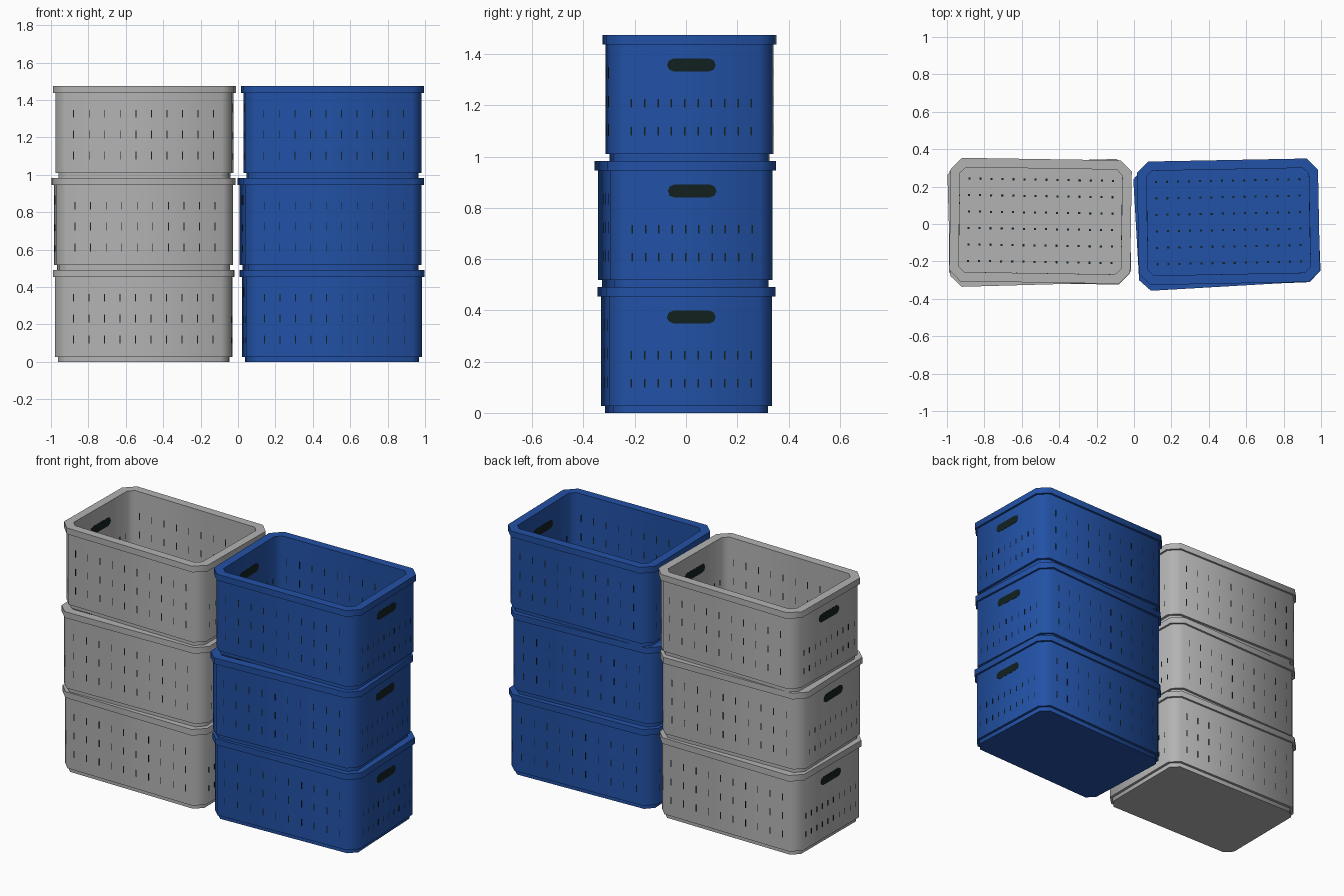
import bpy, bmesh, math
from mathutils import Matrix, Vector

if "Cube" in bpy.data.objects:
    bpy.data.objects.remove(bpy.data.objects["Cube"])

L, W, H = 0.968, 0.66, 0.4917     # rim length, rim width, crate height
CUT = 0.06                        # corner chamfer of the rim
BODY, INNER = 0.0125, 0.05        # insets of outer wall and inner wall
FLOOR = 0.035


def material(name, rgb):
    m = bpy.data.materials.new(name)
    m.diffuse_color = (*rgb, 1)
    m.use_nodes = True
    m.node_tree.nodes["Principled BSDF"].inputs["Base Color"].default_value = m.diffuse_color
    return m


grey = material("light_grey", (0.45, 0.45, 0.45))
blue = material("blue", (0.016, 0.083, 0.38))
dark = material("dark_opening", (0.006, 0.015, 0.014))


def finish(bm, name, mat, place):
    bmesh.ops.recalc_face_normals(bm, faces=bm.faces)
    me = bpy.data.meshes.new(name)
    bm.to_mesh(me)
    bm.free()
    me.materials.append(mat)
    ob = bpy.data.objects.new(name, me)
    bpy.context.collection.objects.link(ob)
    ob.matrix_world = place
    return ob


def ring(bm, inset, z):
    """Chamfered rectangle, offset inwards from the rim outline."""
    a, b = L / 2 - inset, W / 2 - inset
    c = CUT - inset * (2 - math.sqrt(2))
    pts = [(a, b - c), (a - c, b), (c - a, b), (-a, b - c),
           (-a, c - b), (c - a, -b), (a - c, -b), (a, c - b)]
    return [bm.verts.new((x, y, z)) for x, y in pts]


def crate(name, mat, place):
    # foot, wall, rim and hollow inside as one lofted shell
    profile = [(0.028, 0), (0.028, 0.026), (BODY, 0.026), (BODY, H - 0.037),
               (0, H - 0.037), (0, H), (INNER, H), (INNER, FLOOR)]
    bm = bmesh.new()
    rings = [ring(bm, i, z) for i, z in profile]
    for r0, r1 in zip(rings, rings[1:]):
        for k in range(8):
            n = (k + 1) % 8
            bm.faces.new((r0[k], r0[n], r1[n], r1[k]))
    bm.faces.new(rings[0][::-1])
    bm.faces.new(rings[-1])
    ob = finish(bm, name, mat, place)
    bpy.ops.object.select_all(action='DESELECT')
    bpy.context.view_layer.objects.active = ob
    ob.select_set(True)
    bpy.ops.object.shade_smooth_by_angle(angle=math.radians(50))


def box(bm, centre, size):
    m = Matrix.Translation(Vector(centre)) @ Matrix.Diagonal((*size, 1))
    bmesh.ops.create_cube(bm, size=1, matrix=m)


def handles(name, place):
    # pill-shaped grip openings through both end walls
    bm = bmesh.new()
    r, half = 0.025, 0.07
    outline = []
    for side in (1, -1):
        for k in range(5):
            t = math.radians(-90 + 45 * k) + (0 if side > 0 else math.pi)
            outline.append((side * half + r * math.cos(t), 0.374 + r * math.sin(t)))
    for s in (1, -1):
        x0, x1 = s * (L / 2 - INNER - 0.001), s * (L / 2 - BODY + 0.001)
        face = bm.faces.new([bm.verts.new((x0, y, z)) for y, z in outline])
        ext = bmesh.ops.extrude_face_region(bm, geom=[face], use_keep_orig=True)
        moved = [v for v in ext["geom"] if isinstance(v, bmesh.types.BMVert)]
        bmesh.ops.translate(bm, verts=moved, vec=(x1 - x0, 0, 0))
    finish(bm, name, dark, place)


def perforations(name, place):
    bm = bmesh.new()
    e = 0.0005
    mid = (BODY + INNER) / 2
    thick = INNER - BODY + 2 * e
    for s in (1, -1):
        for k in range(10):
            # long walls: three rows of slits
            for z in (0.12, 0.232, 0.343):
                box(bm, ((k - 4.5) * 0.083, s * (W / 2 - mid), z), (0.005, thick, 0.042))
            # end walls: two rows of slits
            for z in (0.115, 0.225):
                box(bm, (s * (L / 2 - mid), (k - 4.5) * 0.052, z), (thick, 0.006, 0.033))
    # floor: grid of small square holes
    for i in range(14):
        for j in range(6):
            box(bm, ((i - 6.5) * 0.059, (j - 2.5) * 0.088, FLOOR), (0.011, 0.011, 2 * e))
    finish(bm, name, dark, place)


# each stack from bottom to top: centre x, centre y, turn in degrees
stacks = [
    ("grey", grey, [(-0.504, 0.01, -0.4), (-0.506, 0.006, 1.6), (-0.5, 0.017, -0.9)]),
    ("blue", blue, [(0.503, 0.002, 2.3), (0.495, -0.003, 3.3), (0.505, 0.012, 1.1)]),
]
for colour, mat, places in stacks:
    for level, (x, y, turn) in enumerate(places):
        place = (Matrix.Translation((x, y, level * H))
                 @ Matrix.Rotation(math.radians(turn), 4, 'Z'))
        tag = f"{colour}_{('bottom', 'middle', 'top')[level]}"
        crate(f"{tag}_crate", mat, place)
        handles(f"{tag}_handle_openings", place)
        perforations(f"{tag}_vent_slits", place)
